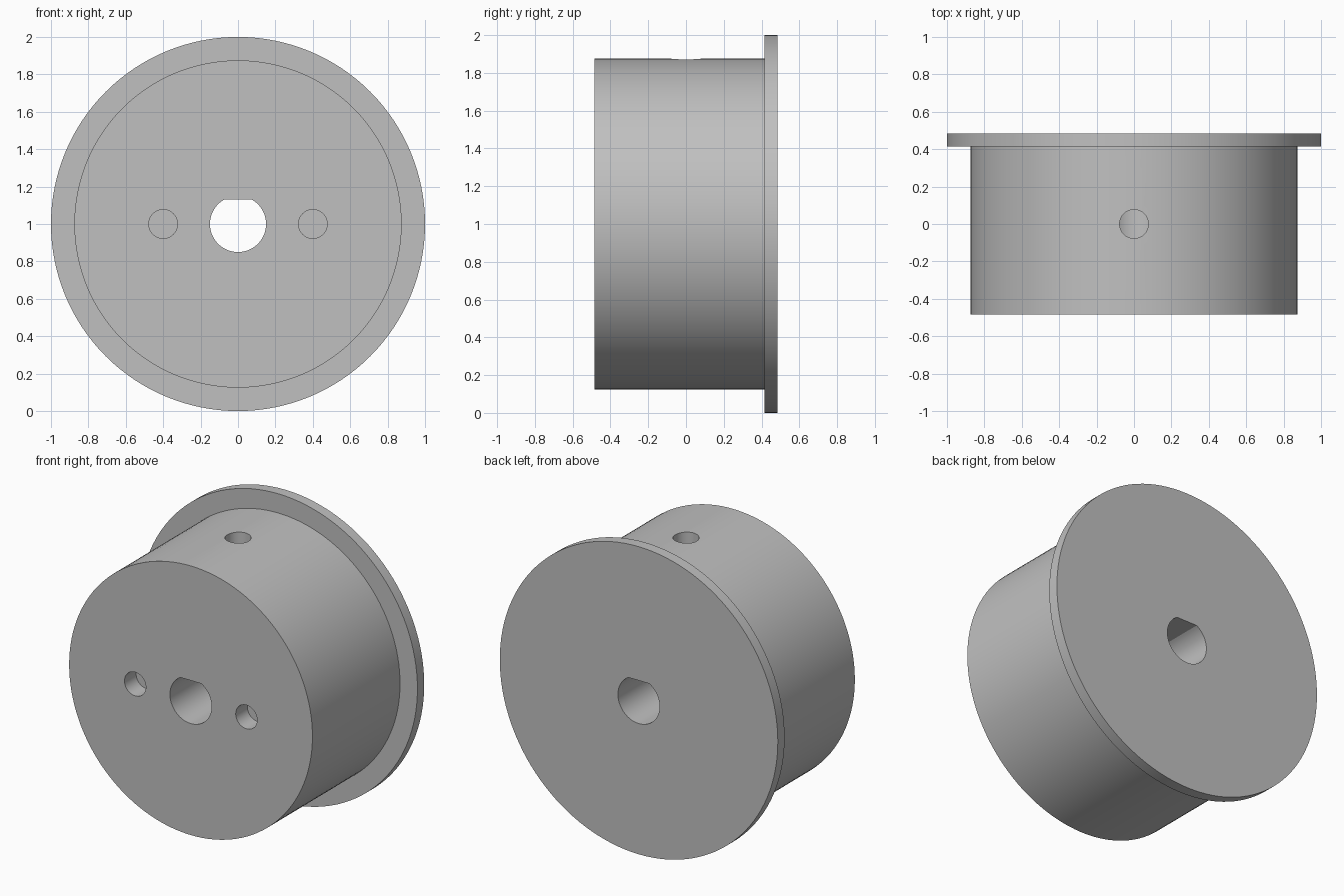
import bpy, bmesh
from math import pi, sin, cos, acos, radians
from mathutils import Matrix, Vector

cube = bpy.data.objects.get("Cube")
if cube:
    bpy.data.objects.remove(cube)

CENTRE = Vector((0, 0, 1))

grey = bpy.data.materials.new("plain grey")
grey.use_nodes = True
colour = (0.53, 0.53, 0.53, 1)
grey.diffuse_color = colour
grey.node_tree.nodes["Principled BSDF"].inputs["Base Color"].default_value = colour


def make_object(name, bm):
    bmesh.ops.recalc_face_normals(bm, faces=bm.faces)
    mesh = bpy.data.meshes.new(name)
    bm.to_mesh(mesh)
    bm.free()
    mesh.materials.append(grey)
    obj = bpy.data.objects.new(name, mesh)
    bpy.context.collection.objects.link(obj)
    return obj


def lathe(name, profile, steps):
    """Turn (radius, y) points about the y axis and cap both ends."""
    bm = bmesh.new()
    verts = [bm.verts.new(CENTRE + Vector((0, y, r))) for r, y in profile]
    edges = [bm.edges.new(pair) for pair in zip(verts, verts[1:])]
    bmesh.ops.spin(bm, geom=verts + edges, cent=CENTRE, axis=(0, 1, 0),
                   angle=2 * pi, steps=steps, use_merge=True)
    bmesh.ops.remove_doubles(bm, verts=bm.verts, dist=1e-5)
    bmesh.ops.holes_fill(bm, edges=bm.edges, sides=0)
    return make_object(name, bm)


def round_cutter(name, radius, start, end):
    """A cylinder running from start to end."""
    axis = end - start
    turn = axis.to_track_quat("Z", "Y").to_matrix().to_4x4()
    bm = bmesh.new()
    bmesh.ops.create_cone(bm, cap_ends=True, segments=48, radius1=radius,
                          radius2=radius, depth=axis.length,
                          matrix=Matrix.Translation((start + end) / 2) @ turn)
    return make_object(name, bm)


def d_cutter(name, radius, flat, length):
    """A long D-shaped prism along y, flat side up."""
    half = acos(flat / radius)
    count = 56
    bm = bmesh.new()
    ring = []
    for i in range(count + 1):
        a = half + (2 * pi - 2 * half) * i / count
        ring.append(bm.verts.new(
            CENTRE + Vector((radius * sin(a), -length / 2, radius * cos(a)))))
    face = bm.faces.new(ring)
    out = bmesh.ops.extrude_face_region(bm, geom=[face])
    moved = [v for v in out["geom"] if isinstance(v, bmesh.types.BMVert)]
    bmesh.ops.translate(bm, verts=moved, vec=(0, length, 0))
    return make_object(name, bm)


# Hub with a thin flange at the back
hub = lathe("flanged_hub",
            [(0.875, -0.485), (0.875, 0.415), (1, 0.415), (1, 0.485)], 128)

# D-shaped shaft bore, set-screw hole from the top, two blind pin holes
cutters = [
    d_cutter("shaft_bore_cutter", 0.15, 0.13, 1.4),
    round_cutter("set_screw_cutter", 0.077, CENTRE, CENTRE + Vector((0, 0, 1.2))),
]
for side, x in (("left", 0.4), ("right", -0.4)):
    cutters.append(round_cutter(side + "_pin_hole_cutter", 0.077,
                                Vector((x, -0.6, 1)), Vector((x, -0.365, 1))))

bpy.context.view_layer.objects.active = hub
for cutter in cutters:
    cut = hub.modifiers.new(cutter.name, "BOOLEAN")
    cut.operation = "DIFFERENCE"
    cut.solver = "EXACT"
    cut.object = cutter
    bpy.ops.object.modifier_apply(modifier=cut.name)
    bpy.data.objects.remove(cutter)

# Smooth walls with crisp rims
bpy.ops.object.select_all(action="DESELECT")
hub.select_set(True)
bpy.ops.object.shade_smooth_by_angle(angle=radians(30))
